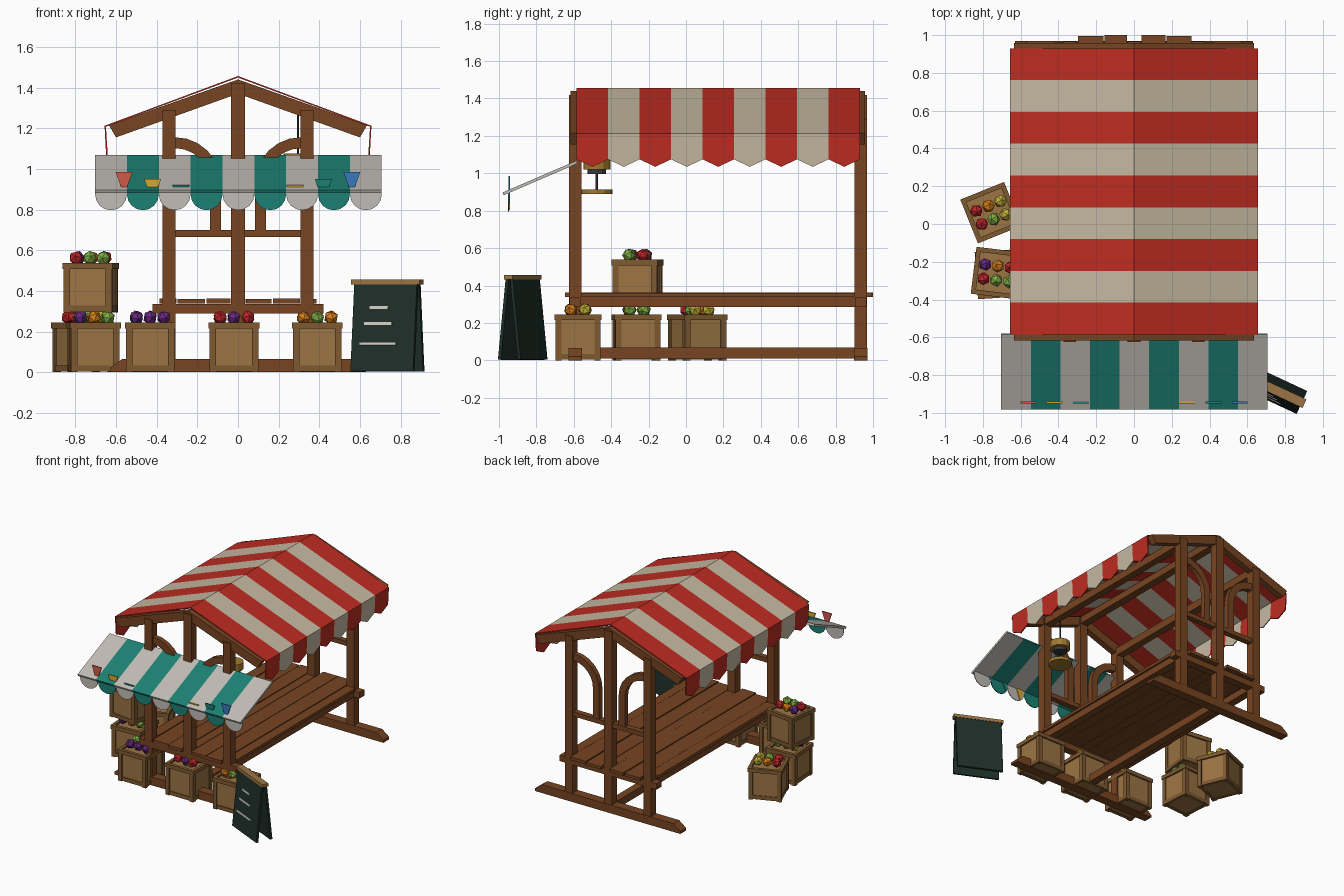
import bpy, bmesh, random
from math import sin, cos, pi, radians
from mathutils import Matrix, Vector

if "Cube" in bpy.data.objects:
    bpy.data.objects.remove(bpy.data.objects["Cube"])

random.seed(4)


def mat(name, r, g, b):
    m = bpy.data.materials.new(name)
    m.diffuse_color = [(c / 255) ** 2.2 for c in (r, g, b)] + [1]
    m.use_nodes = True
    m.node_tree.nodes["Principled BSDF"].inputs["Base Color"].default_value = m.diffuse_color
    return m


WOOD = mat("wood", 118, 70, 38)
CRATE = mat("crate_wood", 155, 116, 70)
TRIM = mat("crate_trim", 126, 90, 52)
RED = mat("red_cloth", 188, 48, 38)
CREAM = mat("cream_cloth", 196, 184, 160)
TEAL = mat("teal_cloth", 34, 128, 116)
PALE = mat("pale_cloth", 192, 187, 180)
BOARD = mat("chalkboard", 36, 50, 44)
CHALK = mat("chalk", 205, 205, 195)
BRASS = mat("brass", 160, 120, 50)
IRON = mat("iron", 60, 60, 62)
CORAL = mat("coral", 205, 90, 75)
YELLOW = mat("yellow", 215, 165, 50)
BLUE = mat("blue", 60, 120, 185)
FRUIT = [mat("plum", 105, 45, 130), mat("apple", 190, 40, 45), mat("orange", 215, 125, 30),
         mat("lime", 125, 170, 70), mat("lemon", 195, 175, 60)]


def finish(name, bm, mats, thick=0, matrix=None):
    bmesh.ops.recalc_face_normals(bm, faces=bm.faces)
    me = bpy.data.meshes.new(name)
    bm.to_mesh(me)
    bm.free()
    for m in mats:
        me.materials.append(m)
    o = bpy.data.objects.new(name, me)
    bpy.context.collection.objects.link(o)
    if matrix:
        o.matrix_world = matrix
    if thick:
        s = o.modifiers.new("thickness", 'SOLIDIFY')
        s.thickness = thick
        s.offset = 0
    return o


def face(bm, pts, index=0):
    f = bm.faces.new([bm.verts.new(p) for p in pts])
    f.material_index = index


def add_box(bm, x0, x1, y0, y1, z0, z1, index=0):
    m = Matrix.Translation(((x0 + x1) / 2, (y0 + y1) / 2, (z0 + z1) / 2)) @ \
        Matrix.Diagonal((x1 - x0, y1 - y0, z1 - z0, 1))
    r = bmesh.ops.create_cube(bm, size=1, matrix=m)
    for f in {f for v in r["verts"] for f in v.link_faces}:
        f.material_index = index


def box(name, *b, m=WOOD):
    bm = bmesh.new()
    add_box(bm, *b)
    return finish(name, bm, [m])


def prism(name, profile, y0, y1, m=WOOD):
    """Extrude an x-z outline along y."""
    bm = bmesh.new()
    a = [bm.verts.new((x, y0, z)) for x, z in profile]
    b = [bm.verts.new((x, y1, z)) for x, z in profile]
    bm.faces.new(a)
    bm.faces.new(b[::-1])
    for i in range(len(a)):
        j = (i + 1) % len(a)
        bm.faces.new((a[j], a[i], b[i], b[j]))
    return finish(name, bm, [m])


def cyl(name, r, x, y, z0, z1, m, seg=12):
    bm = bmesh.new()
    bmesh.ops.create_cone(bm, cap_ends=True, segments=seg, radius1=r, radius2=r, depth=z1 - z0,
                          matrix=Matrix.Translation((x, y, (z0 + z1) / 2)))
    return finish(name, bm, [m])


# timber frames, one at each end
for end, y in (("front", -0.593), ("back", 0.934)):
    a, b = y - 0.033, y + 0.033
    box(end + "_centre_post", -0.034, 0.034, a, b, 0, 1.42)
    box(end + "_rail", -0.31, 0.31, y - 0.022, y + 0.022, 0.665, 0.70)
    box(end + "_counter_beam", -0.42, 0.42, y - 0.03, y + 0.03, 0.288, 0.335)
    prism(end + "_sill", [(-0.63, 0), (0.63, 0), (0.63, 0.02), (0.57, 0.065), (-0.57, 0.065), (-0.63, 0.02)],
          y - 0.036, y + 0.036)
    for side, s in (("left", -1), ("right", 1)):
        box(f"{end}_{side}_post", s * 0.34 - 0.032, s * 0.34 + 0.032, a, b, 0, 1.29)
        prism(f"{end}_{side}_rafter", [(0, 1.44), (s * 0.635, 1.215), (s * 0.60, 1.155), (0, 1.37)],
              y - 0.024, y + 0.024)
        arc = [i * pi / 12 for i in range(7)]
        outer = [(s * (0.31 - 0.226 * cos(t)), 0.93 + 0.226 * sin(t)) for t in arc]
        inner = [(s * (0.31 - 0.172 * cos(t)), 0.93 + 0.172 * sin(t)) for t in reversed(arc)]
        prism(f"{end}_{side}_arch_brace", [(s * 0.084, 0.70)] + outer + inner + [(s * 0.138, 0.70)],
              y - 0.02, y + 0.02)

# lengthwise timbers and counter planks
box("ground_beam", -0.03, 0.03, -0.6, 0.94, 0.01, 0.068)
box("ridge_beam", -0.03, 0.03, -0.58, 0.92, 1.37, 1.425)
for side, s in (("left", -1), ("right", 1)):
    box(side + "_purlin", s * 0.34 - 0.028, s * 0.34 + 0.028, -0.58, 0.92, 1.235, 1.295)
    box(side + "_counter_bearer", s * 0.34 - 0.03, s * 0.34 + 0.03, -0.6, 0.94, 0.285, 0.34)
for i, (x0, x1, y0, y1) in enumerate([(-0.297, -0.162, -0.63, 0.995), (-0.156, -0.038, -0.645, 1.0),
                                      (0.04, 0.166, -0.64, 1.0), (0.173, 0.305, -0.647, 0.995),
                                      (-0.034, 0.036, -0.56, 0.9), (-0.385, -0.302, -0.56, 0.9),
                                      (0.31, 0.385, -0.56, 0.9)]):
    box(f"counter_plank_{i + 1}", x0, x1, y0, y1, 0.338, 0.36 + 0.003 * (i % 2))

# striped roof cloth with pointed valances
bm = bmesh.new()
step = 1.515 / 9
for i in range(9):
    y0, y1 = -0.585 + i * step, -0.585 + (i + 1) * step
    for s in (-1, 1):
        face(bm, [(0, y0, 1.453), (0, y1, 1.453), (s * 0.653, y1, 1.21), (s * 0.653, y0, 1.21)], i % 2)
        face(bm, [(s * 0.653, y0, 1.21), (s * 0.653, y1, 1.21), (s * 0.645, y1, 1.075),
                  (s * 0.643, (y0 + y1) / 2, 1.035), (s * 0.645, y0, 1.075)], i % 2)
bmesh.ops.remove_doubles(bm, verts=bm.verts, dist=1e-4)
finish("roof_cloth", bm, [RED, CREAM], 0.008)

# front awning with round scallops
bm, sc = bmesh.new(), bmesh.new()
w = 1.41 / 9
for i in range(9):
    x0 = -0.703 + i * w
    xm = x0 + w / 2
    face(bm, [(x0, -0.583, 1.06), (x0 + w, -0.583, 1.06), (x0 + w, -0.978, 0.89), (x0, -0.978, 0.89)], i % 2)
    face(sc, [(x0, -0.95, 0.90), (x0 + w, -0.95, 0.90)] +
         [(xm + w / 2 * cos(t * pi / 8), -0.95, 0.875 - w / 2 * sin(t * pi / 8)) for t in range(9)], i % 2)
bmesh.ops.remove_doubles(bm, verts=bm.verts, dist=1e-4)
finish("awning", bm, [PALE, TEAL], 0.016)
finish("awning_scallops", sc, [PALE, TEAL], 0.006)

# bunting flags
for i, (x, z, m) in enumerate([(-0.56, 0.985, CORAL), (-0.42, 0.95, YELLOW), (-0.28, 0.92, TEAL),
                               (0.28, 0.92, YELLOW), (0.42, 0.95, TEAL), (0.56, 0.985, BLUE)]):
    prism(f"bunting_flag_{i + 1}", [(x - 0.042, z), (x + 0.042, z), (x, z - 0.115)], -0.949, -0.941, m)

# hanging scale
sx, sy = 0.295, -0.477
cyl("scale_hanger", 0.006, sx, sy, 1.07, 1.33, IRON, 6)
cyl("scale_head", 0.072, sx, sy, 1.02, 1.075, BRASS)
cyl("scale_collar", 0.05, sx, sy, 0.995, 1.02, IRON)
cyl("scale_rod", 0.006, sx, sy, 0.91, 1.0, IRON, 6)
cyl("scale_pan", 0.085, sx, sy, 0.89, 0.914, BRASS)


# crates filled with fruit
def crate(name, x, y, z, angle, h=0.245):
    M = Matrix.Translation((x, y, z)) @ Matrix.Rotation(radians(angle), 4, 'Z')
    bm = bmesh.new()
    r = 0.112
    add_box(bm, -r, r, -r, r, 0.006, h - 0.015)
    for sx in (-1, 1):
        for sy in (-1, 1):
            cx, cy = sx * 0.104, sy * 0.104
            add_box(bm, cx - 0.016, cx + 0.016, cy - 0.016, cy + 0.016, 0, h - 0.02, 1)
        for z0, z1, o in ((0.004, 0.034, 0.117), (h - 0.03, h, 0.125)):
            e = sorted((sx * o, sx * (o - 0.025)))
            add_box(bm, *e, -o, o, z0, z1, 1)
            add_box(bm, -o, o, *e, z0, z1, 1)
    finish(name, bm, [CRATE, TRIM], matrix=M)
    bm = bmesh.new()
    for i in range(3):
        for j in range(2):
            p = Matrix.Translation(((i - 1) * 0.068, (j - 0.5) * 0.076, h + 0.024)) @ \
                Matrix.Rotation(random.uniform(0, 3), 4, 'X')
            res = bmesh.ops.create_icosphere(bm, subdivisions=1, radius=0.036, matrix=p)
            c = random.randrange(5)
            for f in {f for v in res["verts"] for f in v.link_faces}:
                f.material_index = c
    finish(name + "_fruit", bm, FRUIT, matrix=M)


crate("front_left_crate", -0.432, -0.577, 0, 0)
crate("front_middle_crate", -0.02, -0.577, 0, 0)
crate("front_right_crate", 0.39, -0.577, 0, 0)
crate("stack_lower_crate", -0.71, -0.265, 0, 4)
crate("stack_upper_crate", -0.725, -0.26, 0.293, -7)
crate("side_crate", -0.757, 0.06, 0, 22)

# folding chalkboard sign
B = Matrix.Translation((0.735, -0.873, 0)) @ Matrix.Rotation(radians(-25), 4, 'Z')
for side, s in (("front", -1), ("back", 1)):
    lean = B @ Matrix.Translation((0, s * 0.058, 0.004)) @ Matrix.Rotation(radians(s * 6), 4, 'X')
    o = box(f"sign_{side}_panel", -0.17, 0.17, -0.009, 0.009, 0, 0.435, m=BOARD)
    o.matrix_world = lean
    for k, (z, x0, x1) in enumerate([(0.315, -0.08, 0.02), (0.235, -0.105, 0.045), (0.135, -0.125, 0.07)]):
        if s < 0:
            o = box(f"chalk_stroke_{k + 1}", x0, x1, -0.014, -0.008, z - 0.007, z + 0.007, m=CHALK)
            o.matrix_world = lean
o = box("sign_cap", -0.185, 0.185, -0.025, 0.025, 0.432, 0.456, m=CRATE)
o.matrix_world = B
